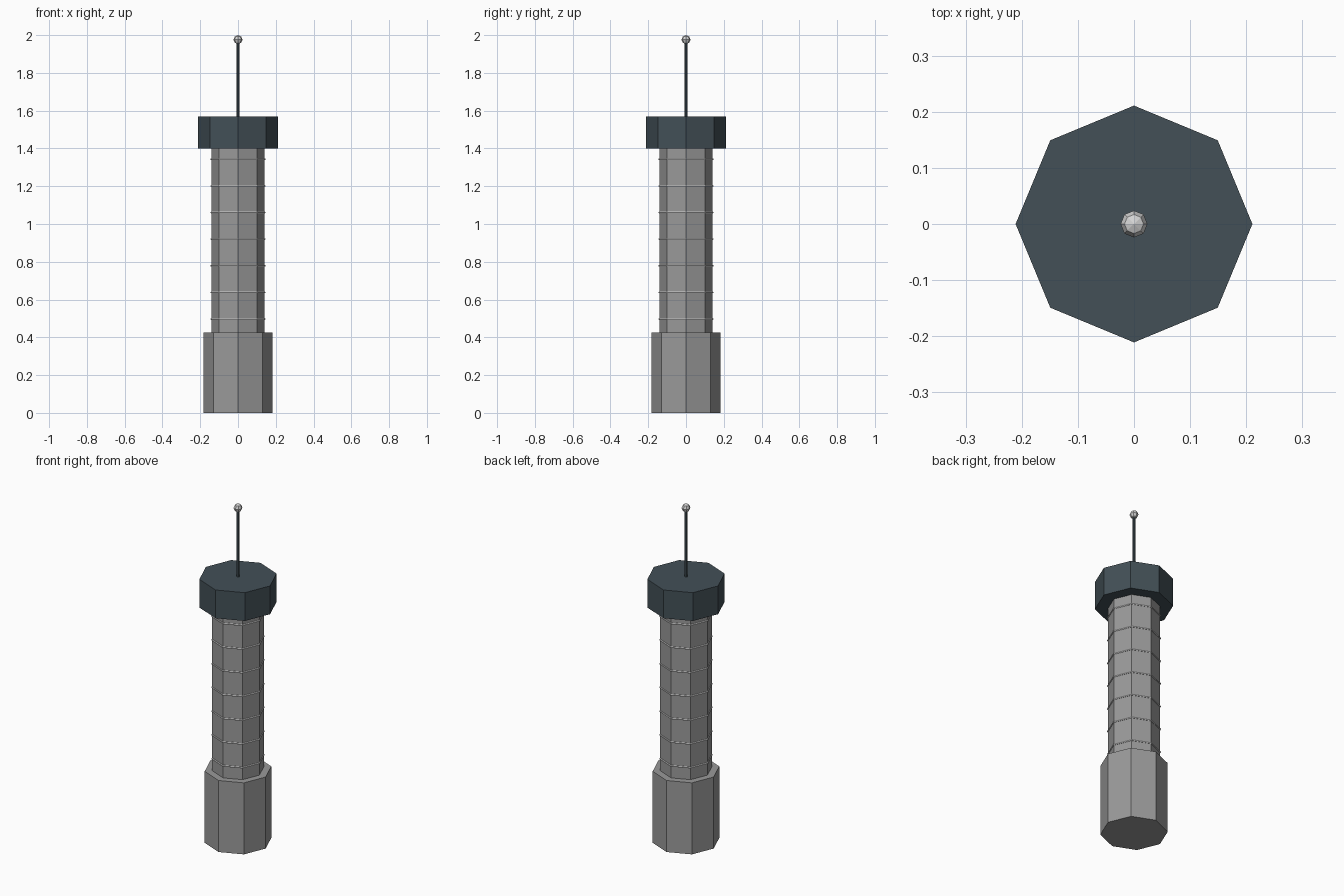
import bpy
from math import pi

cube = bpy.data.objects.get("Cube")
if cube:
    bpy.data.objects.remove(cube, do_unlink=True)


def material(name, rgb):
    m = bpy.data.materials.new(name)
    m.use_nodes = True
    m.diffuse_color = (*rgb, 1)
    m.node_tree.nodes["Principled BSDF"].inputs["Base Color"].default_value = (*rgb, 1)
    return m


concrete = material("concrete grey", (0.32, 0.32, 0.32))
slate = material("dark slate", (0.056, 0.08, 0.095))
pale = material("pale grey", (0.65, 0.65, 0.65))


def finish(name, mat):
    ob = bpy.context.object
    ob.name = name
    ob.data.materials.append(mat)
    return ob


def prism(name, radius, bottom, top, mat):
    """Eight-sided column with corners on the x and y axes."""
    bpy.ops.mesh.primitive_cylinder_add(
        vertices=8, radius=radius, depth=top - bottom,
        location=(0, 0, (bottom + top) / 2))
    return finish(name, mat)


# Tower body
prism("base", 0.182, 0, 0.425, concrete)
prism("shaft", 0.141, 0.425, 1.4, concrete)
prism("head", 0.211, 1.4, 1.568, slate)

# Thin bands around the shaft
for i in range(7):
    bpy.ops.mesh.primitive_torus_add(
        major_segments=8, minor_segments=6, major_radius=0.141,
        minor_radius=0.005, location=(0, 0, 0.497 + i * 0.141))
    finish(f"band_{i + 1}", pale)

# Antenna mast and tip
prism("antenna_mast", 0.0085, 1.568, 1.97, slate)
bpy.ops.mesh.primitive_uv_sphere_add(
    segments=8, ring_count=4, radius=0.024, location=(0, 0, 1.976))
finish("antenna_tip", pale)
